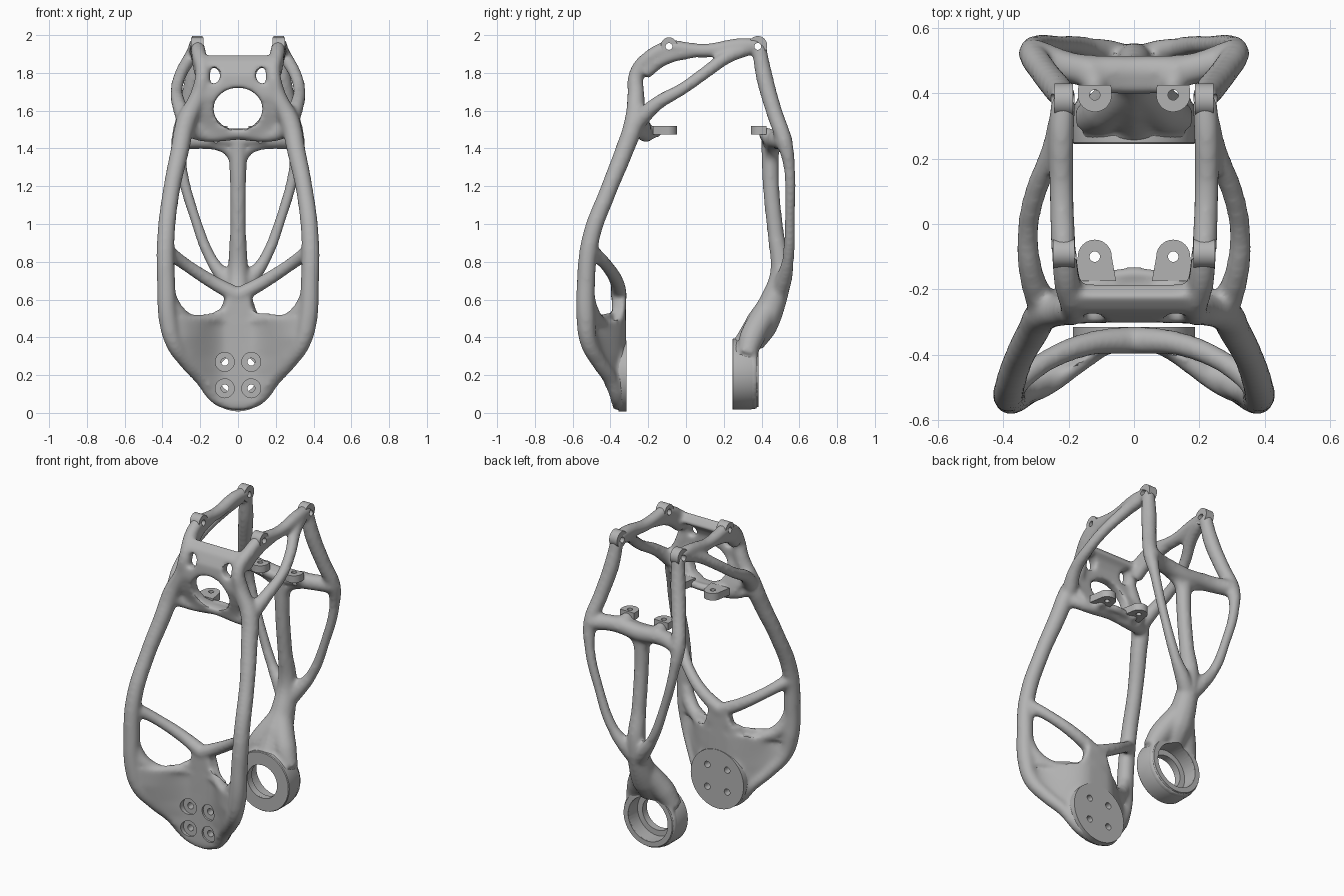
import bpy, bmesh, math
from mathutils import Matrix, Vector

old = bpy.data.objects.get("Cube")
if old:
    bpy.data.objects.remove(old, do_unlink=True)

metal = bpy.data.materials.new("matte grey metal")
metal.use_nodes = True
GREY = (0.45, 0.45, 0.45, 1)
metal.diffuse_color = GREY
metal.node_tree.nodes["Principled BSDF"].inputs["Base Color"].default_value = GREY


def add_object(name, data):
    ob = bpy.data.objects.new(name, data)
    bpy.context.scene.collection.objects.link(ob)
    return ob


def bake(ob):
    """Replace an object by its evaluated mesh."""
    bpy.context.view_layer.update()
    dg = bpy.context.evaluated_depsgraph_get()
    me = bpy.data.meshes.new_from_object(ob.evaluated_get(dg))
    name = ob.name
    bpy.data.objects.remove(ob, do_unlink=True)
    return add_object(name, me)


def from_bmesh(name, bm):
    bmesh.ops.recalc_face_normals(bm, faces=bm.faces)
    me = bpy.data.meshes.new(name)
    bm.to_mesh(me)
    bm.free()
    return add_object(name, me)


def cylinder(name, center, r, depth, axis, squash=1.0, sides=40):
    rot = {"x": Matrix.Rotation(math.pi / 2, 4, "Y"),
           "y": Matrix.Rotation(math.pi / 2, 4, "X"), "z": Matrix()}[axis]
    mat = Matrix.Translation(center) @ Matrix.Diagonal((1, 1, squash, 1)) @ rot
    bm = bmesh.new()
    bmesh.ops.create_cone(bm, cap_ends=True, segments=sides, radius1=r,
                          radius2=r, depth=depth, matrix=mat)
    return from_bmesh(name, bm)


def strut(name, points):
    """Round strut through (x, y, z, radius) points."""
    cu = bpy.data.curves.new(name, "CURVE")
    cu.dimensions = "3D"
    cu.bevel_depth = 1.0
    cu.bevel_resolution = 4
    cu.resolution_u = 8
    cu.use_fill_caps = True
    sp = cu.splines.new("BEZIER")
    sp.bezier_points.add(len(points) - 1)
    for bp, (x, y, z, r) in zip(sp.bezier_points, points):
        bp.co = (x, y, z)
        bp.radius = r + 0.004
        bp.handle_left_type = bp.handle_right_type = "AUTO"
    return bake(add_object(name, cu))


def flat_plate(x, z):
    return 0


def saddle(x, z):
    """Forward sweep of the lower plate towards its sides."""
    t = min(1, max(0, (abs(x) - .06) / .28))
    return .165 * t * t * (3 - 2 * t) * min(1, .55 + z)


def sheet(name, rows, sweep, thick, steps=32):
    """Bent sheet from (z, half width, y) rows."""
    bm = bmesh.new()
    grid = []
    for z, w, y in rows:
        xs = [w * (2 * i / steps - 1) for i in range(steps + 1)]
        grid.append([bm.verts.new((x, y - sweep(x, z), z)) for x in xs])
    for a, b in zip(grid, grid[1:]):
        for i in range(steps):
            bm.faces.new((a[i], a[i + 1], b[i + 1], b[i]))
    ob = from_bmesh(name, bm)
    m = ob.modifiers.new("thickness", "SOLIDIFY")
    m.thickness, m.offset = thick, 0
    return bake(ob)


def cut(ob, cutters):
    for c in cutters:
        m = ob.modifiers.new("cut", "BOOLEAN")
        m.operation, m.solver, m.object = "DIFFERENCE", "EXACT", c
    return bake(ob)


blanks = []


def mirrored(name, points):
    for side in (1, -1):
        blanks.append(strut(name, [(side * x, y, z, r) for x, y, z, r in points]))


# Struts of the organic frame
mirrored("front_rail", [(0, -.352, .045, .03), (.1, -.36, .07, .032), (.19, -.4, .18, .035),
                        (.27, -.46, .27, .038), (.34, -.515, .375, .043),
                        (.37, -.53, .5, .048), (.38, -.53, .68, .046),
                        (.382, -.505, .92, .044), (.352, -.41, 1.18, .042),
                        (.31, -.33, 1.38, .046), (.275, -.275, 1.54, .05),
                        (.21, -.265, 1.68, .042), (.185, -.26, 1.8, .037),
                        (.205, -.18, 1.89, .037), (.215, -.09, 1.94, .035)])
mirrored("lower_arm", [(.38, -.5, .86, .035), (.27, -.42, .78, .03),
                       (.13, -.365, .69, .034), (0, -.355, .62, .04)])
mirrored("plate_corner", [(.37, -.52, .64, .03), (.32, -.5, .53, .04), (.22, -.445, .47, .03)])
mirrored("top_bar", [(.215, -.09, 1.94, .035), (.222, .1, 1.918, .034),
                     (.222, .28, 1.945, .036), (.215, .385, 1.945, .035)])
mirrored("top_bar_gusset", [(.195, -.22, 1.8, .035), (.21, -.12, 1.875, .035),
                            (.222, .05, 1.915, .03)])
mirrored("diagonal_bar", [(.275, -.26, 1.54, .045), (.315, -.15, 1.64, .034),
                          (.324, -.02, 1.715, .029), (.3, .1, 1.8, .03),
                          (.25, .22, 1.885, .033), (.22, .33, 1.93, .035)])
mirrored("rear_leg", [(.215, .385, 1.945, .035), (.235, .415, 1.78, .042),
                      (.275, .465, 1.6, .04), (.31, .52, 1.44, .04),
                      (.3, .547, 1.3, .027), (.23, .55, 1.04, .024),
                      (.14, .54, .81, .028), (.06, .515, .7, .042), (0, .485, .62, .045)])
mirrored("rear_crossbar", [(.31, .52, 1.44, .045), (.18, .475, 1.445, .045),
                           (0, .465, 1.43, .048)])
mirrored("rear_post_flare", [(.13, .455, 1.43, .03), (.045, .45, 1.39, .03), (0, .45, 1.3, .03)])
mirrored("front_tab_root", [(.14, -.22, 1.48, .032), (.125, -.18, 1.485, .03),
                            (.12, -.13, 1.49, .022)])
mirrored("rear_tab_root", [(.13, .47, 1.45, .045), (.12, .42, 1.475, .035), (.12, .39, 1.49, .022)])
mirrored("socket_shoulder", [(.14, .32, .3, .048), (.09, .35, .4, .064), (0, .435, .55, .065)])
mirrored("front_crossbar", [(.28, -.28, 1.52, .04), (.2, -.225, 1.475, .033),
                            (0, -.205, 1.475, .028)])
blanks.append(strut("front_tab_bridge", [(-.14, -.18, 1.485, .02), (0, -.155, 1.485, .02),
                                         (.14, -.18, 1.485, .02)]))
blanks.append(strut("rear_tab_web", [(-.14, .425, 1.455, .025), (0, .425, 1.445, .025),
                                     (.14, .425, 1.455, .025)]))
blanks.append(strut("rear_post", [(0, .445, 1.43, .045), (0, .45, 1.2, .04),
                                  (0, .475, .95, .04), (0, .5, .74, .052),
                                  (0, .46, .59, .068), (0, .4, .47, .084), (0, .325, .36, .072)]))

# Solid cores that blend the round mounts into the frame
blanks.append(cylinder("disc_core", (0, -.355, .198), .183, .06, "y"))
blanks.append(cylinder("socket_core", (0, .315, .205), .185, .13, "y"))

# Curved lower plate and pierced upper plate
blanks.append(sheet("lower_plate", [(.04, .1, -.355), (.1, .14, -.355), (.2, .21, -.355),
                                    (.3, .3, -.355), (.4, .355, -.355), (.485, .37, -.355),
                                    (.5, .14, -.355), (.55, .085, -.355), (.64, .06, -.355)],
                    saddle, .074))
windows = [cylinder("window_cutter", (0, -.27, 1.61), .13, .3, "y", .86)]
windows += [cylinder("small_window_cutter", (s * .135, -.26, 1.785), .041, .3, "y", 1.1)
            for s in (1, -1)]
upper = sheet("upper_plate", [(1.47, .2, -.21), (1.53, .25, -.225), (1.6, .24, -.25),
                              (1.68, .2, -.272), (1.78, .18, -.268), (1.84, .19, -.24),
                              (1.875, .2, -.2)], flat_plate, .066)
blanks.append(cut(upper, windows))

# Fuse the blanks into one smooth frame
bm = bmesh.new()
for b in blanks:
    bm.from_mesh(b.data)
    bpy.data.objects.remove(b, do_unlink=True)
frame = from_bmesh("organic_frame", bm)
m = frame.modifiers.new("fuse", "REMESH")
m.mode, m.voxel_size = "VOXEL", 0.011
m = frame.modifiers.new("soften", "SMOOTH")
m.factor, m.iterations = 0.5, 12
frame = bake(frame)

# Cutters for bolt seats, pins and the socket bore
BOLTS = [(sx * .07, z) for sx in (1, -1) for z in (.13, .27)]
seats = [cylinder("seat_cutter", (x, -.43, z), .05, .1, "y") for x, z in BOLTS]
bolts = [cylinder("bolt_cutter", (x, -.35, z), .02, .3, "y", sides=24) for x, z in BOLTS]
PINS = [(s * .215, y) for s in (1, -1) for y in (-.09, .38)]
pins = [cylinder("pin_cutter", (x, y, 1.94), .018, .2, "x", sides=24) for x, y in PINS]
TABS = [(s * .12, y) for s in (1, -1) for y in (-.1, .395)]
tab_holes = [cylinder("tab_cutter", (x, y, 1.49), .016, .12, "z", sides=24) for x, y in TABS]
bore = [cylinder("bore_cutter", (0, .3, .205), .105, .3, "y"),
        cylinder("recess_cutter", (0, .39, .205), .14, .2, "y")]
flat = [cylinder("disc_back_cutter", (0, -.215, .195), .2, .2, "y")]
clear = [cylinder("tab_top_cutter", (x, y, 1.56), .055, .08, "z") for x, y in TABS]
frame = cut(frame, seats + bolts + pins + tab_holes + bore + flat + clear)
parts = [frame]

# Mounting disc and rear socket ring
parts.append(cut(cylinder("mounting_disc", (0, -.336, .195), .187, .042, "y", sides=64), bolts))
bm = bmesh.new()
profile = [(.105, .245), (.184, .245), (.188, .25), (.188, .34), (.172, .385),
           (.14, .385), (.14, .29), (.105, .29)]
ring = [bm.verts.new((r, y, 0)) for r, y in profile]
edges = [bm.edges.new((a, b)) for a, b in zip(ring, ring[1:] + ring[:1])]
bmesh.ops.spin(bm, geom=ring + edges, cent=(0, 0, 0), axis=(0, 1, 0),
               angle=2 * math.pi, steps=64, use_duplicate=False)
bmesh.ops.remove_doubles(bm, verts=bm.verts, dist=1e-4)
bmesh.ops.translate(bm, verts=bm.verts, vec=Vector((0, 0, .205)))
parts.append(from_bmesh("socket_ring", bm))

# Pin bosses on the four top corners
for x, y in PINS:
    r, depth = (.043, .066) if y < 0 else (.05, .056)
    parts.append(cut(cylinder("pin_boss", (x, y, 1.945), r, depth, "x"), pins))

# Flat tabs with rounded ends and a flared root
for x, y in TABS:
    out, root, flare = (-1, .075, .065) if y < 0 else (1, .03, .05)
    bm = bmesh.new()
    arc = [(x + .052 * math.cos(math.pi * i / 20), y - out * .052 * math.sin(math.pi * i / 20))
           for i in range(21)]
    arc += [(x - flare, y + out * root), (x + flare, y + out * root)]
    face = bm.faces.new([bm.verts.new((px, py, 1.475)) for px, py in arc])
    top = bmesh.ops.extrude_face_region(bm, geom=[face])["geom"]
    bmesh.ops.translate(bm, vec=(0, 0, .045),
                        verts=[v for v in top if isinstance(v, bmesh.types.BMVert)])
    parts.append(cut(from_bmesh("mounting_tab", bm), tab_holes))

# Remove cutters, then colour and shade every part
for c in windows + seats + bolts + pins + tab_holes + bore + flat + clear:
    bpy.data.objects.remove(c, do_unlink=True)
bpy.ops.object.select_all(action="DESELECT")
for p in parts:
    p.data.materials.clear()
    p.data.materials.append(metal)
    p.select_set(True)
bpy.context.view_layer.objects.active = frame
bpy.ops.object.shade_smooth_by_angle(angle=math.radians(35))
